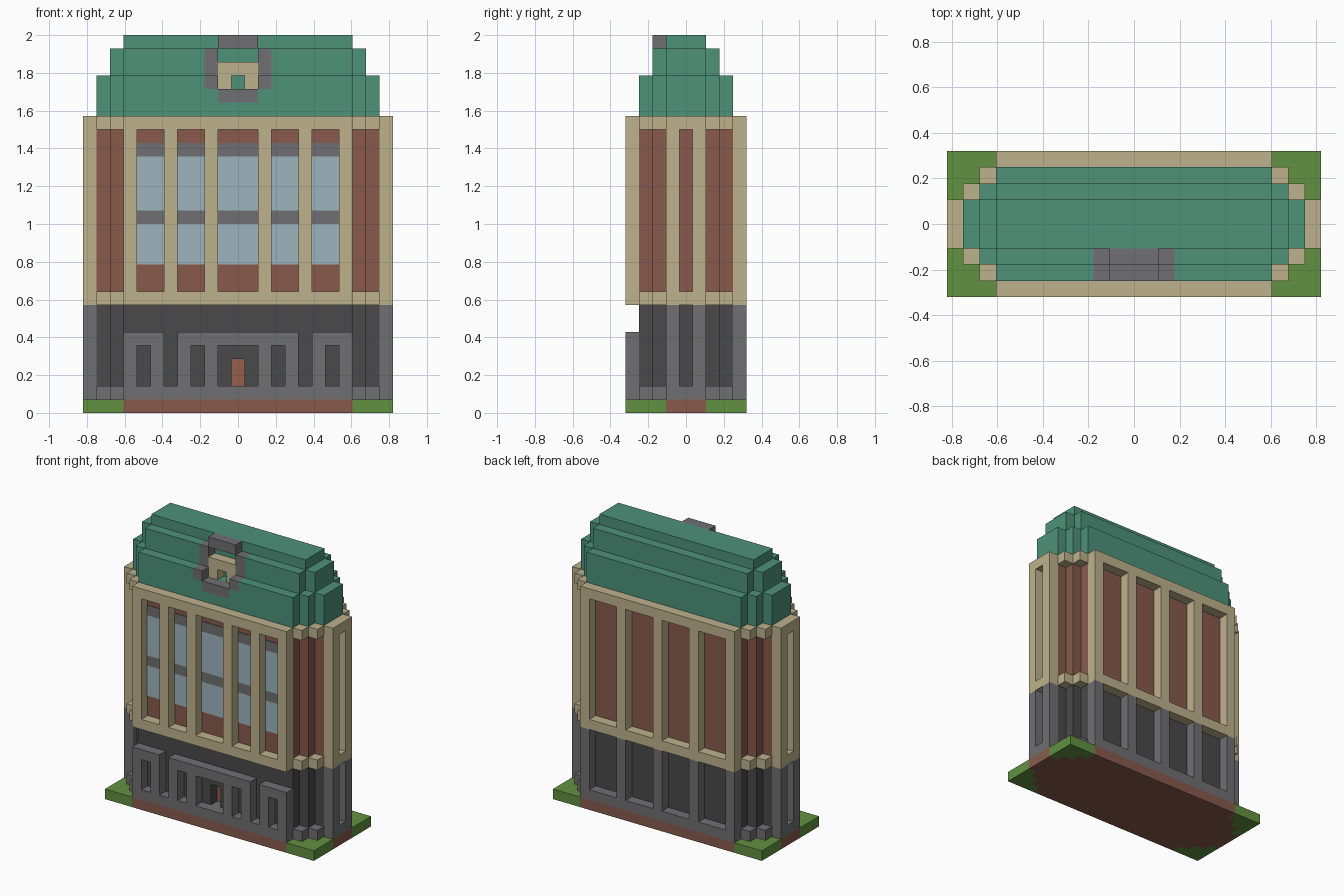
import bpy
import bmesh

if "Cube" in bpy.data.objects:
    bpy.data.objects.remove(bpy.data.objects["Cube"], do_unlink=True)

U = 1 / 14      # one building module
THIN = 0.06     # thickness of painted plates, in modules


def material(name, rgb):
    def linear(c):
        c /= 255
        return c / 12.92 if c <= 0.04045 else ((c + 0.055) / 1.055) ** 2.4
    m = bpy.data.materials.new(name)
    color = (*[linear(c) for c in rgb], 1)
    m.diffuse_color = color
    m.use_nodes = True
    bsdf = next(n for n in m.node_tree.nodes if n.type == 'BSDF_PRINCIPLED')
    bsdf.inputs["Base Color"].default_value = color
    bsdf.inputs["Roughness"].default_value = 0.9
    return m


SAND = material("sandstone", (190, 178, 140))
BRICK = material("red brick", (136, 90, 76))
DARK = material("dark stone", (74, 74, 74))
GREY = material("grey stone", (112, 112, 114))
GLASS = material("pale blue glass", (157, 181, 190))
COPPER = material("green copper", (77, 146, 122))
GRASS = material("grass", (97, 145, 64))
DOOR = material("door wood", (150, 95, 76))


def prism(name, outline, lo, hi, mat, along='z'):
    """Extrude a flat outline (xy along z, or xz along y) from lo to hi."""
    bm = bmesh.new()
    verts = [bm.verts.new((a, b, lo) if along == 'z' else (a, lo, b)) for a, b in outline]
    face = bm.faces.new(verts)
    out = bmesh.ops.extrude_face_region(bm, geom=[face])
    shift = (0, 0, hi - lo) if along == 'z' else (0, hi - lo, 0)
    top = [g for g in out["geom"] if isinstance(g, bmesh.types.BMVert)]
    bmesh.ops.translate(bm, verts=top, vec=shift)
    bmesh.ops.recalc_face_normals(bm, faces=bm.faces)
    bmesh.ops.scale(bm, verts=bm.verts, vec=(U, U, U))
    mesh = bpy.data.meshes.new(name)
    bm.to_mesh(mesh)
    bm.free()
    mesh.materials.append(mat)
    ob = bpy.data.objects.new(name, mesh)
    bpy.context.collection.objects.link(ob)
    return ob


def box(name, x, y, z, mat):
    return prism(name, [(x[0], y[0]), (x[1], y[0]), (x[1], y[1]), (x[0], y[1])], *z, mat)


def mirrored_boxes(name, x, y, z, mat):
    box(name + "_left", x, y, z, mat)
    box(name + "_right", (-x[1], -x[0]), y, z, mat)


def cut(ob, x, y, z):
    """Carve a box-shaped recess and bake the result."""
    cutter = box("cutter", x, y, z, ob.data.materials[0])
    cutter.hide_render = True
    mod = ob.modifiers.new("recess", 'BOOLEAN')
    mod.operation = 'DIFFERENCE'
    mod.solver = 'EXACT'
    mod.object = cutter
    graph = bpy.context.evaluated_depsgraph_get()
    baked = bpy.data.meshes.new_from_object(ob.evaluated_get(graph))
    ob.modifiers.clear()
    ob.data = baked
    bpy.data.objects.remove(cutter, do_unlink=True)


def stairs(inset):
    """Zigzag corner from the end wall to the long wall."""
    points = []
    x, y = 11.5 - inset, 1.5
    points.append((x, y))
    while x > 8.5:
        points += [(x - 1, y), (x - 1, y + 1)]
        x, y = x - 1, y + 1
    return points


def plan(inset):
    """Full building outline with stepped corners."""
    q = stairs(inset)
    r = q[::-1]
    return (q + [(-x, y) for x, y in r] + [(-x, -y) for x, y in q]
            + [(x, -y) for x, y in r])


# Ground: brick floor slab and four lawns
prism("floor_slab", plan(0), 0, 1, BRICK)
lawn = stairs(0) + [(11.5, 4.5)]
for sx, side in ((1, "left"), (-1, "right")):
    for sy, end in ((1, "back"), (-1, "front")):
        prism(f"lawn_{end}_{side}", [(x * sx, y * sy) for x, y in lawn], 0, 1, GRASS)

# Stacked body: bands project one module beyond the walls
prism("plinth", plan(0), 1, 2, GREY)
lower = prism("lower_wall", plan(1), 2, 8, DARK)
prism("sill_band", plan(0), 8, 9, SAND)
prism("upper_wall", plan(1), 9, 21, BRICK)
prism("cornice", plan(0), 21, 22, SAND)

# Recessed front door
cut(lower, (-0.5, 0.5), (-4, -2.5), (1.9, 4))
box("front_door", (-0.5, 0.5), (-2.5 - THIN, -2.5), (2, 4), DOOR)

# Front columns, upper floors
for i, x in enumerate((1.5, 4.5, 7.5)):
    mirrored_boxes(f"front_column_{i}", (x, x + 1), (-4.5, -3.5), (9, 21), SAND)

# Back and end columns on both storeys
for storey, z, mat in (("lower", (2, 8), GREY), ("upper", (9, 21), SAND)):
    for i in range(5):
        x = -8.5 + 4 * i
        box(f"{storey}_back_column_{i}", (x, x + 1), (3.5, 4.5), z, mat)
    for y in (-1.5, 0.5):
        mirrored_boxes(f"{storey}_end_column_{'front' if y < 0 else 'back'}",
                       (10.5, 11.5), (y, y + 1), z, mat)

# Front windows: glass and grey rails between the columns
for i, x in enumerate(((-7.5, -5.5), (-4.5, -2.5), (-1.5, 1.5), (2.5, 4.5), (5.5, 7.5))):
    for part, z, mat in (("lower_pane", (11, 14), GLASS), ("middle_rail", (14, 15), GREY),
                         ("upper_pane", (15, 19), GLASS), ("top_rail", (19, 20), GREY)):
        box(f"window_{i}_{part}", x, (-3.5 - THIN, -3.5), z, mat)


# Ground-floor arcade: comb profiles with openings
def arcade(name, x0, x1, openings):
    outline = [(x1, 2), (x1, 6), (x0, 6), (x0, 2)]
    for a, b in openings:
        outline += [(a, 2), (a, 5), (b, 5), (b, 2)]
    prism(name, outline, -4.5, -3.5, GREY, along='y')


arcade("arcade_centre", -4.5, 4.5, [(-3.5, -2.5), (-1.5, 1.5), (2.5, 3.5)])
arcade("arcade_left", 5.5, 8.5, [(6.5, 7.5)])
arcade("arcade_right", -8.5, -5.5, [(-7.5, -6.5)])

# Stepped roof with a recess for the crest
tier_1 = prism("roof_lower", plan(1), 22, 25, COPPER)
tier_2 = prism("roof_middle", plan(2), 25, 27, COPPER)
prism("roof_top", plan(3), 27, 28, COPPER)
cut(tier_1, (-2.5, 2.5), (-4, -2.5), (24, 25.5))
cut(tier_1, (-1.5, 1.5), (-4, -2.5), (23, 24.5))
cut(tier_1, (-1.5, 1.5), (-3, -1.5), (24, 25.5))
cut(tier_2, (-2.5, 2.5), (-3, -1.5), (24.5, 27.5))

# Crest frame and plain arch inside it
box("crest_top", (-1.5, 1.5), (-2.5, -1.5), (27, 28), GREY)
box("crest_bottom", (-1.5, 1.5), (-3.5, -2.5), (23, 24), GREY)
mirrored_boxes("crest_lower_side", (1.5, 2.5), (-3.5, -2.5), (24, 25), GREY)
mirrored_boxes("crest_upper_side", (1.5, 2.5), (-2.5, -1.5), (25, 27), GREY)
mirrored_boxes("crest_arch_leg", (0.5, 1.5), (-2.5, -1.5), (24, 25), SAND)
box("crest_arch_beam", (-1.5, 1.5), (-2.5, -1.5), (25, 26), SAND)
